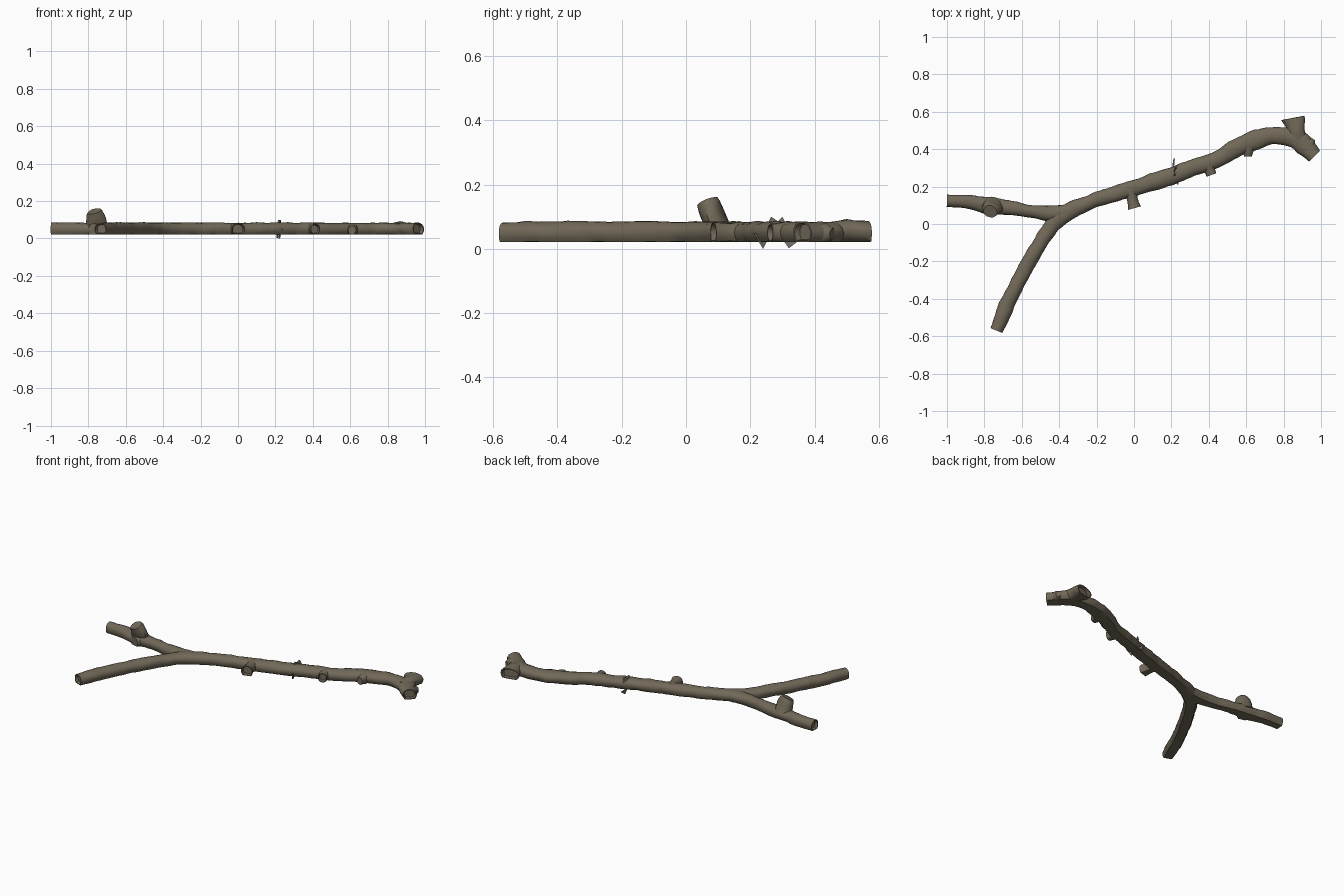
import bpy, math
from mathutils import Vector, noise

if "Cube" in bpy.data.objects:
    bpy.data.objects.remove(bpy.data.objects["Cube"])


def material(name, rgb):
    m = bpy.data.materials.new(name)
    m.diffuse_color = (*rgb, 1)
    m.use_nodes = True
    m.node_tree.nodes["Principled BSDF"].inputs["Base Color"].default_value = m.diffuse_color
    return m


BARK = material("grey_brown_bark", (0.165, 0.14, 0.098))
FLAKE = material("pale_bark_flake", (0.19, 0.18, 0.15))
FLOOR = 0.022      # flat underside of the branch
SIDES = 16


def spline(pts, step):
    """Catmull-Rom resampling of points of any dimension."""
    p = [Vector(q) for q in pts]
    p = [2 * p[0] - p[1]] + p + [2 * p[-1] - p[-2]]
    out = []
    for i in range(1, len(p) - 2):
        a, b, c, d = p[i - 1:i + 3]
        n = max(2, round((c - b).length / step))
        for k in range(n):
            t = k / n
            out.append(0.5 * (2 * b + (c - a) * t + (2 * a - 5 * b + 4 * c - d) * t * t
                              + (3 * b - a - 3 * c + d) * t ** 3))
    return out + [p[-2]]


def make_object(name, verts, faces, mat):
    me = bpy.data.meshes.new(name)
    me.from_pydata(verts, [], faces)
    me.materials.append(mat)
    ob = bpy.data.objects.new(name, me)
    bpy.context.collection.objects.link(ob)
    return ob


def limb(name, pts, rough=0.12, hollow=(True, True), step=0.022):
    """Rough tube along path; each point = (x, y, z, half_width), half_height follows."""
    # split position / size so the spline can interpolate both
    path = [(Vector(a), b.x, b.y) for a, b in zip(
        [s.to_3d() for s in spline([Vector(q[:4]) for q in pts], step)],
        [Vector((s[3], min(s[3], 0.033), 0)) for s in spline([Vector(q[:4]) for q in pts], step)])]
    rings = []
    for i, (c, w, h) in enumerate(path):
        t = (path[min(i + 1, len(path) - 1)][0] - path[max(i - 1, 0)][0]).normalized()
        ref = Vector((0, 0, 1)) if abs(t.z) < 0.7 else Vector((0, -1, 0))
        side = t.cross(ref).normalized()
        up = side.cross(t)
        ring = []
        for k in range(SIDES):
            a = 2 * math.pi * k / SIDES
            s = math.sin(a)
            d = side * (math.cos(a) * w) + up * (s * h * (1.3 if s < 0 else 1))
            q = c + d
            n = noise.noise(q * 17) + 0.5 * noise.noise(q * 45)
            q = c + d * (1 + rough * n)
            q.z = max(q.z, FLOOR)
            ring.append(q)
        rings.append((c, t, ring))

    def recess(end, sign):
        c, t, ring = end
        m = sum(ring, Vector()) / SIDES
        return [(c, t, [m + (q - m) * f + t * (sign * dd) for q in ring])
                for f, dd in ((0.86, 0), (0.75, 0.018))]
    # broken ends are slightly hollow
    if hollow[0]:
        rings = recess(rings[0], 1)[::-1] + rings
    if hollow[1]:
        rings += recess(rings[-1], -1)
    verts = [q for r in rings for q in r[2]]
    faces = []
    for i in range(len(rings) - 1):
        for k in range(SIDES):
            a, b = i * SIDES + k, i * SIDES + (k + 1) % SIDES
            faces.append((a, a + SIDES, b + SIDES, b)[::-1])
    last = (len(rings) - 1) * SIDES
    faces += [tuple(range(SIDES))[::-1], tuple(range(last, last + SIDES))]
    ob = make_object(name, verts, faces, BARK)
    # consistent outward normals, smooth bark with crisp broken rims
    import bmesh
    bm = bmesh.new()
    bm.from_mesh(ob.data)
    bmesh.ops.recalc_face_normals(bm, faces=bm.faces)
    bm.to_mesh(ob.data)
    bm.free()
    ob.data.shade_smooth()
    ob.data.set_sharp_from_angle(angle=math.radians(40))
    return ob


Z = 0.052
# lower fork running into the long main limb
limb("main_branch", [
    (-0.735, -0.57, Z, 0.034), (-0.69, -0.46, Z, 0.042), (-0.665, -0.40, Z, 0.040),
    (-0.56, -0.20, Z, 0.040), (-0.46, -0.04, Z, 0.040), (-0.385, 0.045, Z, 0.048),
    (-0.24, 0.115, Z, 0.040), (-0.13, 0.153, Z, 0.042), (0.0, 0.192, Z, 0.043),
    (0.2, 0.257, Z, 0.047), (0.35, 0.312, Z, 0.044), (0.45, 0.348, Z, 0.044),
    (0.55, 0.408, Z, 0.047), (0.64, 0.445, Z, 0.053), (0.72, 0.470, Z, 0.046),
    (0.80, 0.472, Z, 0.047), (0.88, 0.446, Z, 0.055), (0.965, 0.362, Z, 0.042)])
# left fork
limb("left_fork", [
    (-1.0, 0.124, Z, 0.033), (-0.88, 0.118, Z, 0.036), (-0.78, 0.098, Z, 0.045),
    (-0.70, 0.092, Z, 0.042), (-0.61, 0.078, Z, 0.034), (-0.53, 0.064, Z, 0.034),
    (-0.43, 0.056, Z, 0.042), (-0.34, 0.072, Z, 0.036)], hollow=(True, False))
# flared broken twig at the far end
limb("end_twig", [
    (0.87, 0.43, Z, 0.050), (0.865, 0.50, 0.056, 0.045), (0.86, 0.54, 0.054, 0.058),
    (0.855, 0.568, 0.054, 0.064)], rough=0.2, hollow=(False, True))
# upright knob on the left fork
limb("upright_knob", [
    (-0.76, 0.105, 0.045, 0.058), (-0.76, 0.088, 0.085, 0.056),
    (-0.762, 0.072, 0.12, 0.052), (-0.768, 0.062, 0.144, 0.038)],
    rough=0.2, hollow=(False, False))
# short broken stubs along the front edge
limb("middle_stub", [
    (-0.02, 0.19, Z, 0.036), (-0.01, 0.135, Z, 0.028), (0.003, 0.085, Z, 0.035)],
    hollow=(False, True))
limb("small_stub", [
    (0.40, 0.33, Z, 0.036), (0.405, 0.29, Z, 0.028), (0.414, 0.262, Z, 0.027)],
    hollow=(False, True))
# rounded lumps in the bark
for i, (a, b, w) in enumerate([
        ((0.61, 0.43), (0.61, 0.362), 0.034), ((-0.76, 0.09), (-0.77, 0.05), 0.05),
        ((-0.67, -0.42), (-0.70, -0.415), 0.03), ((0.94, 0.43), (0.955, 0.455), 0.025)]):
    limb(f"bark_lump_{i + 1}", [(*a, 0.05, w * 1.3), (*b, 0.048, w * 0.6)],
         rough=0.2, hollow=(False, False))

# thin bark flakes sticking out around the middle of the limb
flakes = [((0.235, 0.21, 0.05), (0.225, 0.255, 0.03), (0.22, 0.24, 0.0)),
          ((0.21, 0.25, 0.07), (0.23, 0.31, 0.07), (0.22, 0.265, 0.10)),
          ((0.21, 0.27, 0.07), (0.23, 0.315, 0.07), (0.225, 0.30, 0.10)),
          ((0.21, 0.30, 0.03), (0.215, 0.35, 0.025), (0.21, 0.32, 0.002))]
for i, tri in enumerate(flakes):
    off = Vector((0.004, 0, 0))
    v = [Vector(p) - off for p in tri] + [Vector(p) + off for p in tri]
    make_object(f"bark_flake_{i + 1}", v,
                [(0, 2, 1), (3, 4, 5), (0, 1, 4, 3), (1, 2, 5, 4), (2, 0, 3, 5)], FLAKE)
